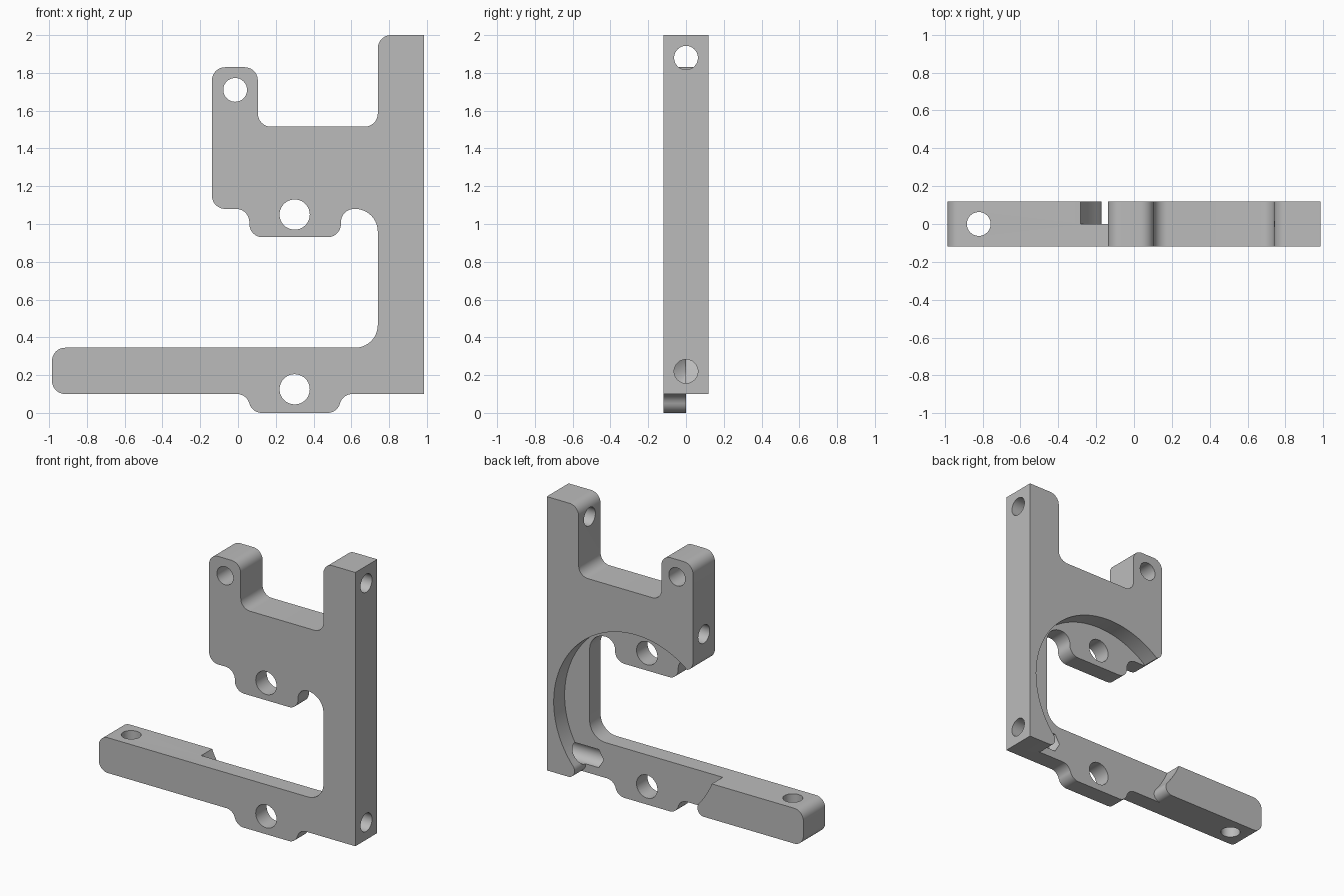
import bpy, bmesh
from math import sin, cos, pi, atan2, sqrt, radians
from mathutils import Vector, Matrix

if "Cube" in bpy.data.objects:
    bpy.data.objects.remove(bpy.data.objects["Cube"])

HALF = 0.12  # half the plate thickness

grey = bpy.data.materials.new("plain grey")
grey.use_nodes = True
colour = (0.5, 0.5, 0.5, 1)
grey.diffuse_color = colour
grey.node_tree.nodes["Principled BSDF"].inputs["Base Color"].default_value = colour


def arc(cx, cz, r, a0, a1, n):
    return [(cx + r * cos(a0 + (a1 - a0) * i / n), cz + r * sin(a0 + (a1 - a0) * i / n))
            for i in range(n + 1)]


def rounded(corners, n=10):
    """Outline with each corner (x, z, radius) replaced by a tangent arc."""
    out = []
    for i, (x, z, r) in enumerate(corners):
        p = Vector((x, z))
        if r == 0:
            out.append((x, z))
            continue
        a = (Vector(corners[i - 1][:2]) - p).normalized()
        b = (Vector(corners[(i + 1) % len(corners)][:2]) - p).normalized()
        half = a.angle(b) / 2
        c = p + (a + b).normalized() * (r / sin(half))
        s, e = p + a * r / math_tan(half) - c, p + b * r / math_tan(half) - c
        a0 = atan2(s.y, s.x)
        turn = (atan2(e.y, e.x) - a0 + pi) % (2 * pi) - pi
        out += arc(c.x, c.y, r, a0, a0 + turn, n)
    return out


def math_tan(a):
    return sin(a) / cos(a)


def finish(name, bm):
    bmesh.ops.recalc_face_normals(bm, faces=bm.faces)
    mesh = bpy.data.meshes.new(name)
    bm.to_mesh(mesh)
    bm.free()
    obj = bpy.data.objects.new(name, mesh)
    mesh.materials.append(grey)
    bpy.context.collection.objects.link(obj)
    return obj


def extrude(name, outline, y0, y1):
    bm = bmesh.new()
    face = bm.faces.new([bm.verts.new((x, y0, z)) for x, z in outline])
    ext = bmesh.ops.extrude_face_region(bm, geom=[face])["geom"]
    moved = [v for v in ext if isinstance(v, bmesh.types.BMVert)]
    bmesh.ops.translate(bm, verts=moved, vec=(0, y1 - y0, 0))
    return finish(name, bm)


def drill(name, start, direction, r, length, tip=0.0):
    """Round cutter from start along direction, with an optional conical tip."""
    bm = bmesh.new()
    turn = Vector(direction).to_track_quat("Z", "Y").to_matrix().to_4x4()
    place = Matrix.Translation(start) @ turn
    bmesh.ops.create_cone(bm, cap_ends=True, segments=40, radius1=r, radius2=r, depth=length,
                          matrix=place @ Matrix.Translation((0, 0, length / 2)))
    if tip:
        goal = place @ Vector((0, 0, length))
        end = min((f for f in bm.faces if len(f.verts) > 4),
                  key=lambda f: (f.calc_center_median() - goal).length)
        poke = bmesh.ops.poke(bm, faces=[end])
        poke["verts"][0].co += Vector(direction) * tip
    return finish(name, bm)


# Plate: full-thickness bracket outline
R = 0.07
bracket = extrude("bracket", rounded([
    (-.985, .1, R), (.045, .1, .068), (.075, 0, .068), (.525, 0, .068), (.555, .1, .068),
    (.985, .1, 0), (.985, 2, 0), (.74, 2, R), (.74, 1.515, R), (.105, 1.515, R),
    (.105, 1.83, R), (-.138, 1.83, R), (-.138, 1.08, R), (.06, 1.08, R), (.06, .93, R),
    (.545, .93, R), (.545, 1.08, R), (.74, 1.08, .12), (.74, .345, .12), (-.985, .345, R),
]), -HALF, HALF)

# Round pocket in the back half, with rounded lips at the bottom edge
cx, cz, pr, lip = 0.3, 0.59, 0.632, 0.05
dz = cz - 0.1 - lip
dx = sqrt((pr + lip) ** 2 - dz ** 2)
ang = atan2(dz, dx)
outline = [(cx - dx, -0.2)]
outline += arc(cx - dx, 0.1 + lip, lip, -pi / 2, ang, 12)
outline += arc(cx, cz, pr, pi + ang, -ang, 96)[1:-1]
outline += arc(cx + dx, 0.1 + lip, lip, pi - ang, 1.5 * pi, 12)
outline.append((cx + dx, -0.2))
cutters = [extrude("pocket_cutter", outline, 0, 0.3)]

# Holes
for z in (1.05, 0.125):
    cutters.append(drill("main_hole_cutter", (0.3, -0.3, z), (0, 1, 0), 0.08, 0.6))
cutters += [
    drill("tab_hole_cutter", (-.015, -0.3, 1.71), (0, 1, 0), 0.063, 0.6),
    drill("arm_hole_cutter", (-.82, 0, -0.1), (0, 0, 1), 0.063, 0.6),
    drill("upper_side_hole_cutter", (1.1, 0, 1.88), (-1, 0, 0), 0.063, 0.5),
    drill("lower_side_hole_cutter", (1.1, 0, 0.22), (-1, 0, 0), 0.063, 0.43, 0.037),
    drill("tab_side_hole_cutter", (-0.25, 0, 1.3), (1, 0, 0), 0.063, 0.42, 0.037),
]

# Cut, then bake the result and drop the cutters
for c in cutters:
    mod = bracket.modifiers.new(c.name, "BOOLEAN")
    mod.operation, mod.solver, mod.object = "DIFFERENCE", "EXACT", c
    c.hide_render = True
bpy.context.view_layer.update()
baked = bpy.data.meshes.new_from_object(bracket.evaluated_get(bpy.context.evaluated_depsgraph_get()))
bracket.modifiers.clear()
bracket.data = baked
baked.name = "bracket"
for c in cutters:
    bpy.data.objects.remove(c)

# Smooth the round walls, keep real edges sharp
bpy.ops.object.select_all(action="DESELECT")
bracket.select_set(True)
bpy.context.view_layer.objects.active = bracket
bpy.ops.object.shade_smooth_by_angle(angle=radians(25))
